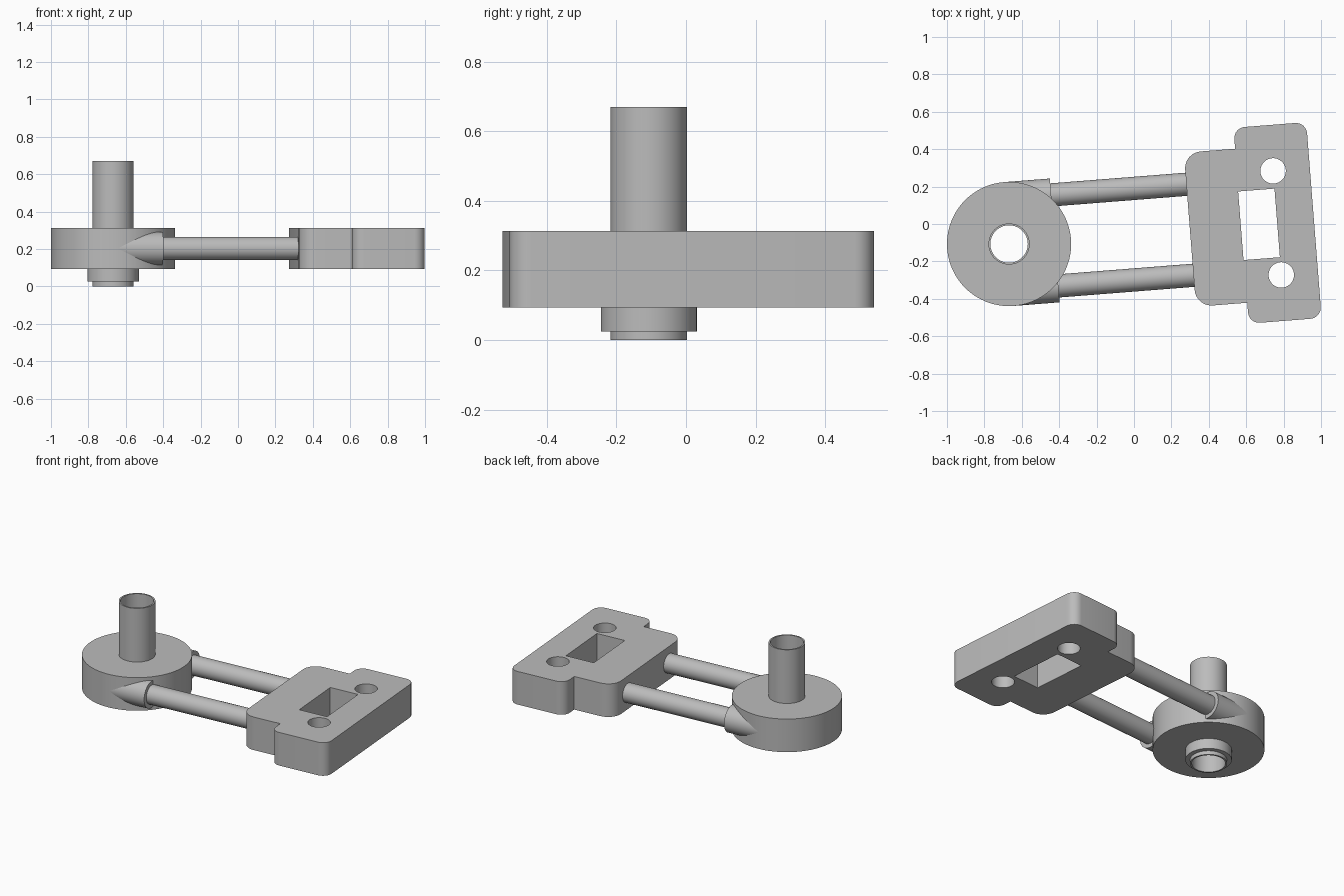
import bpy, bmesh, math
from mathutils import Vector, Matrix

cube = bpy.data.objects.get("Cube")
if cube:
    bpy.data.objects.remove(cube, do_unlink=True)

HUB = Vector((-0.668, -0.107, 0))   # hub axis, origin of every part
TILT = math.radians(4.5)            # heading of the arm
BOTTOM, TOP = 0.093, 0.313
MID = (BOTTOM + TOP) / 2

grey = bpy.data.materials.new("plain grey")
grey.use_nodes = True
grey.diffuse_color = (0.5, 0.5, 0.5, 1)
grey.node_tree.nodes["Principled BSDF"].inputs["Base Color"].default_value = (0.5, 0.5, 0.5, 1)


def place(name, data):
    obj = bpy.data.objects.new(name, data)
    bpy.context.collection.objects.link(obj)
    data.materials.append(grey)
    obj.location = HUB
    obj.rotation_euler.z = TILT
    bpy.ops.object.select_all(action="DESELECT")
    obj.select_set(True)
    bpy.context.view_layer.objects.active = obj
    if obj.type == "CURVE":
        bpy.ops.object.convert(target="MESH")
    bpy.ops.object.shade_smooth_by_angle(angle=math.radians(30))
    return obj


def ring(name, outer, inner, low, high, steps=96):
    """Turned ring around the hub axis."""
    bm = bmesh.new()
    profile = [(inner, low), (outer, low), (outer, high), (inner, high)]
    loops = []
    for i in range(steps):
        a = math.tau * i / steps
        loops.append([bm.verts.new((r * math.cos(a), r * math.sin(a), z)) for r, z in profile])
    for i in range(steps):
        a, b = loops[i], loops[(i + 1) % steps]
        for j in range(4):
            k = (j + 1) % 4
            bm.faces.new((a[j], b[j], b[k], a[k]))
    bmesh.ops.recalc_face_normals(bm, faces=bm.faces)
    mesh = bpy.data.meshes.new(name)
    bm.to_mesh(mesh)
    bm.free()
    return place(name, mesh)


def rod(name, radius, start, end, side):
    """Round bar along the arm."""
    bm = bmesh.new()
    turn = Matrix.Translation(((start + end) / 2, side, MID)) @ Matrix.Rotation(math.pi / 2, 4, "Y")
    bmesh.ops.create_cone(bm, cap_ends=True, segments=48, radius1=radius, radius2=radius,
                          depth=end - start, matrix=turn)
    mesh = bpy.data.meshes.new(name)
    bm.to_mesh(mesh)
    bm.free()
    return place(name, mesh)


def rounded(corners, steps=8):
    """Outline of right-angled corners (x, y, radius) with arcs."""
    points = []
    for i, (x, y, r) in enumerate(corners):
        p = Vector((x, y))
        if r == 0:
            points.append(p)
            continue
        back = (Vector(corners[i - 1][:2]) - p).normalized()
        ahead = (Vector(corners[(i + 1) % len(corners)][:2]) - p).normalized()
        centre = p + r * (back + ahead)
        for s in range(steps + 1):
            t = math.pi / 2 * s / steps
            points.append(centre - r * (math.cos(t) * ahead + math.sin(t) * back))
    return points


def circle(x, y, r, steps=48):
    return [Vector((x + r * math.cos(math.tau * i / steps), y + r * math.sin(math.tau * i / steps)))
            for i in range(steps)]


# Hub, collar and upright tube
ring("hub_disc", 0.332, 0.105, BOTTOM, TOP)
ring("lower_collar", 0.138, 0.105, 0.025, BOTTOM + 0.01)
ring("upright_tube", 0.11, 0.1, 0, 0.67)

# Pair of rods with their sleeves
for label, side in (("left", 0.244), ("right", -0.244)):
    rod(label + "_sleeve", 0.088, 0, 0.245, side)
    rod(label + "_rod", 0.062, 0.05, 1.1, side)

# Stepped mounting block with slot and two bolt holes
half = [(0.97, 0.413, 0.09), (1.245, 0.413, 0), (1.245, 0.525, 0.06), (1.635, 0.525, 0.06)]
outline = half + [(x, -y, r) for x, y, r in reversed(half)]
slot = [Vector(p) for p in ((1.243, -0.184), (1.438, -0.184), (1.438, 0.184), (1.243, 0.184))]
curve = bpy.data.curves.new("mounting_block", "CURVE")
curve.dimensions = "2D"
curve.fill_mode = "BOTH"
curve.extrude = (TOP - BOTTOM) / 2
for points in (rounded(outline), slot, circle(1.438, 0.279, 0.068), circle(1.438, -0.279, 0.068)):
    spline = curve.splines.new("POLY")
    spline.points.add(len(points) - 1)
    for target, p in zip(spline.points, points):
        target.co = (p.x, p.y, 0, 1)
    spline.use_cyclic_u = True
block = place("mounting_block", curve)
block.location.z = MID
